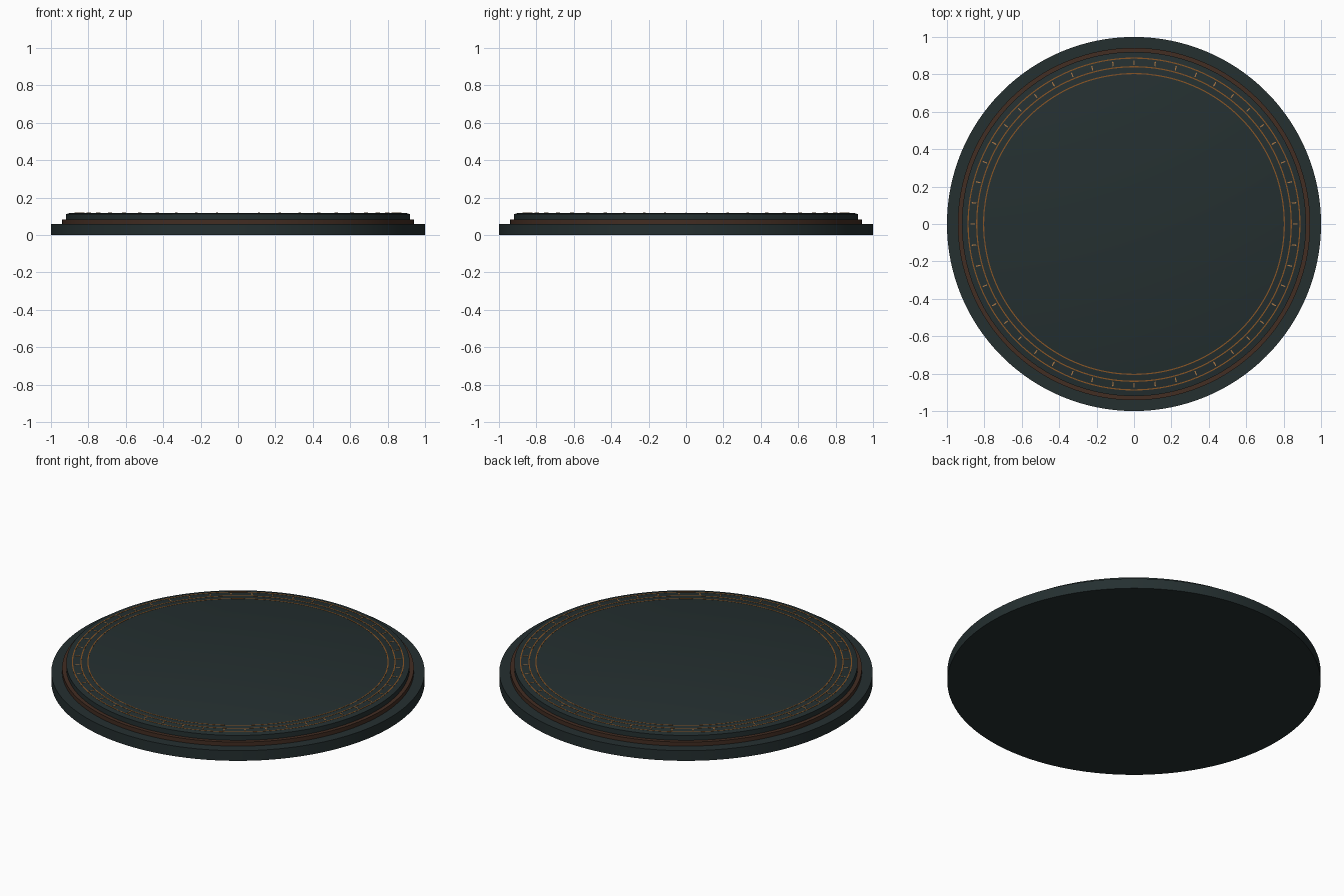
import bpy, bmesh, math
from mathutils import Matrix

if "Cube" in bpy.data.objects:
    bpy.data.objects.remove(bpy.data.objects["Cube"])

SEG = 128


def mat(name, rgb):
    m = bpy.data.materials.new(name)
    m.diffuse_color = (*rgb, 1)
    m.use_nodes = True
    m.node_tree.nodes["Principled BSDF"].inputs["Base Color"].default_value = m.diffuse_color
    return m


SLATE = mat("dark slate", (0.018, 0.029, 0.030))
BRONZE = mat("dark bronze", (0.055, 0.026, 0.016))
ORANGE = mat("burnt orange", (0.25, 0.09, 0.018))
AMBER = mat("amber", (0.42, 0.19, 0.06))


def finish(name, bm, material):
    bmesh.ops.recalc_face_normals(bm, faces=bm.faces)
    me = bpy.data.meshes.new(name)
    bm.to_mesh(me)
    bm.free()
    me.materials.append(material)
    ob = bpy.data.objects.new(name, me)
    bpy.context.collection.objects.link(ob)
    bpy.context.view_layer.objects.active = ob
    ob.select_set(True)
    bpy.ops.object.shade_smooth_by_angle(angle=math.radians(30))
    ob.select_set(False)
    return ob


def lathe(name, profile, material, closed=False):
    """Revolve (radius, z) points; open profiles get flat caps at both ends."""
    bm = bmesh.new()
    rings = [[bm.verts.new((r * math.cos(2 * math.pi * i / SEG),
                            r * math.sin(2 * math.pi * i / SEG), z))
              for i in range(SEG)] for r, z in profile]
    pairs = list(zip(rings, rings[1:]))
    if closed:
        pairs.append((rings[-1], rings[0]))
    for a, b in pairs:
        for i in range(SEG):
            j = (i + 1) % SEG
            bm.faces.new((a[i], a[j], b[j], b[i]))
    if not closed:
        bm.faces.new(rings[0])
        bm.faces.new(rings[-1])
    return finish(name, bm, material)


# Stepped plinth
lathe("base_disc", [(1.0, 0), (1.0, 0.06)], SLATE)
lathe("bronze_collar", [(0.942, 0.06), (0.942, 0.084)], BRONZE)
lathe("top_disc", [(0.92, 0.084), (0.92, 0.113), (0.915, 0.113),
                   (0.90, 0.118)], SLATE)

# Thin inlaid rings on the top
TOP = 0.118
for name, r in (("inner_ring", 0.804), ("middle_ring", 0.841), ("outer_ring", 0.887)):
    lathe(name, [(r - 0.003, TOP - 0.002), (r + 0.003, TOP - 0.002),
                 (r + 0.003, TOP + 0.001), (r - 0.003, TOP + 0.001)], ORANGE, True)

# Tick marks between the middle and outer rings
bm = bmesh.new()
for i in range(48):
    m = (Matrix.Rotation(2 * math.pi * i / 48, 4, 'Z')
         @ Matrix.Translation((0.863, 0, TOP))
         @ Matrix.Diagonal((0.024, 0.006, 0.003, 1)))
    bmesh.ops.create_cube(bm, size=1, matrix=m)
finish("tick_marks", bm, AMBER)
